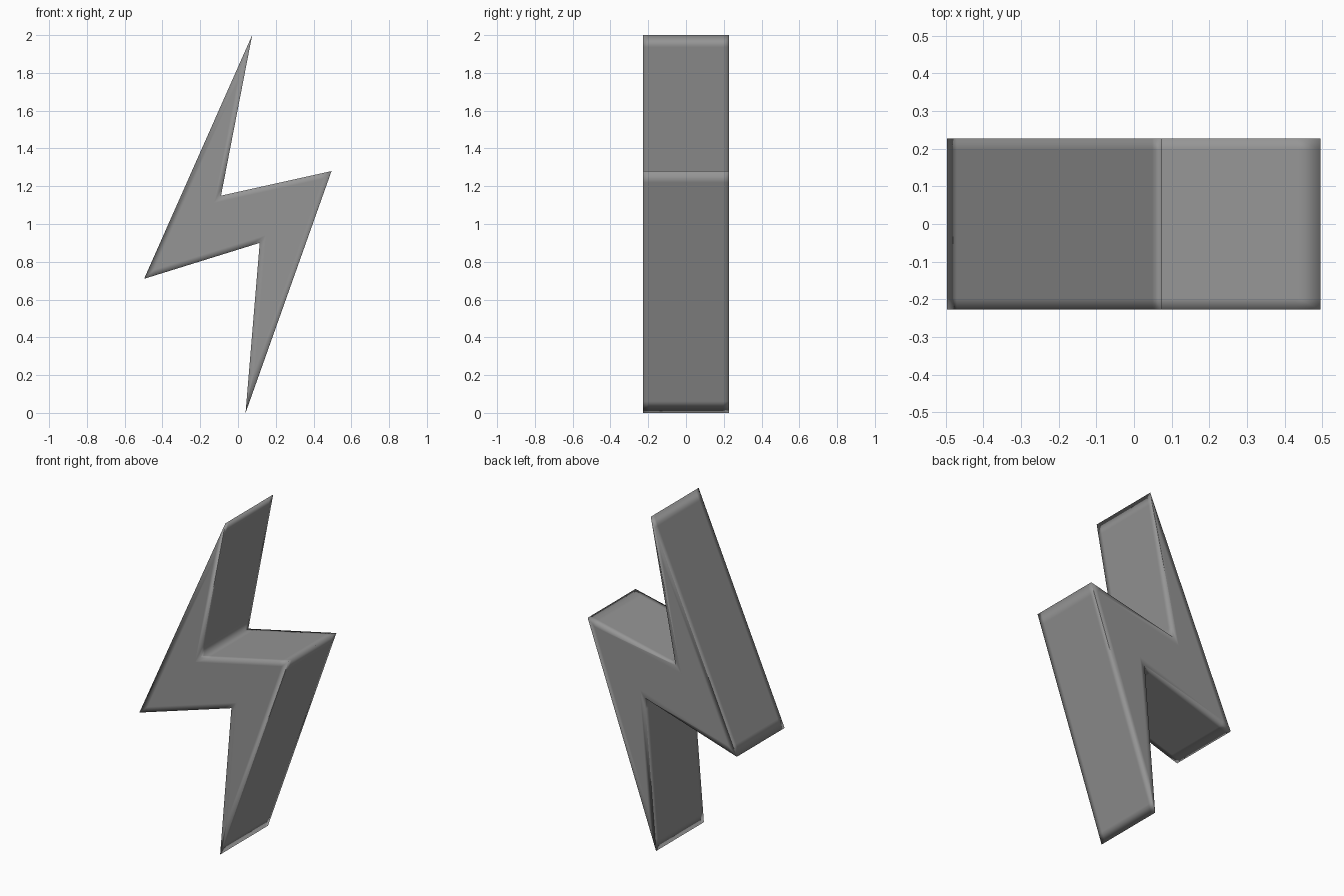
import bpy
import bmesh
from mathutils import Vector

cube = bpy.data.objects.get("Cube")
if cube:
    bpy.data.objects.remove(cube, do_unlink=True)

HALF = 0.227     # half depth
RIM = 0.03       # width of the softened rim on every face
BAND = 0.065     # softened length next to each corner

# Zigzag outline (x, z), anticlockwise seen from the front
outline = [Vector(p) for p in (
    (0.075, 2.0), (-0.497, 0.71), (0.115, 0.9),
    (0.04, 0.0), (0.495, 1.28), (-0.09, 1.15))]
count = len(outline)


def inset_point(i):
    """Corner i moved inward by RIM from both neighbouring edges."""
    p = outline[i]
    a = (p - outline[i - 1]).normalized()
    b = (outline[(i + 1) % count] - p).normalized()
    na, nb = Vector((-a.y, a.x)), Vector((-b.y, b.x))
    return p + (na + nb) * RIM / (1 + na.dot(nb))


# Outline with a support point either side of each corner
ring = []
for i, p in enumerate(outline):
    q = outline[(i + 1) % count]
    step = (q - p).normalized() * BAND
    ring += [p, p + step, q - step]

bm = bmesh.new()

# Side walls with support loops close to the front and back
levels = (-HALF, -HALF + RIM, HALF - RIM, HALF)
loops = [[bm.verts.new((p.x, y, p.y)) for p in ring] for y in levels]
for low, high in zip(loops, loops[1:]):
    for i in range(len(ring)):
        j = (i + 1) % len(ring)
        bm.faces.new((low[i], low[j], high[j], high[i]))

# Front and back faces, each with an inset rim
for outer, y in ((loops[0], -HALF), (loops[-1], HALF)):
    inner = []
    for i in range(count):
        p = inset_point(i)
        inner.append(bm.verts.new((p.x, y, p.y)))
    bm.faces.new(inner)
    for i in range(count):
        j = (i + 1) % count
        edge = [outer[3 * i + k] for k in range(3)] + [outer[3 * j]]
        bm.faces.new(edge + [inner[j], inner[i]])

bmesh.ops.recalc_face_normals(bm, faces=bm.faces)
for face in bm.faces:
    face.smooth = True

mesh = bpy.data.meshes.new("lightning_bolt")
bm.to_mesh(mesh)
bm.free()
bolt = bpy.data.objects.new("lightning_bolt", mesh)
bpy.context.collection.objects.link(bolt)

# Plain grey material
grey = bpy.data.materials.new("mid_grey")
grey.use_nodes = True
colour = (0.3, 0.3, 0.3, 1.0)
grey.diffuse_color = colour
grey.node_tree.nodes["Principled BSDF"].inputs["Base Color"].default_value = colour
mesh.materials.append(grey)
